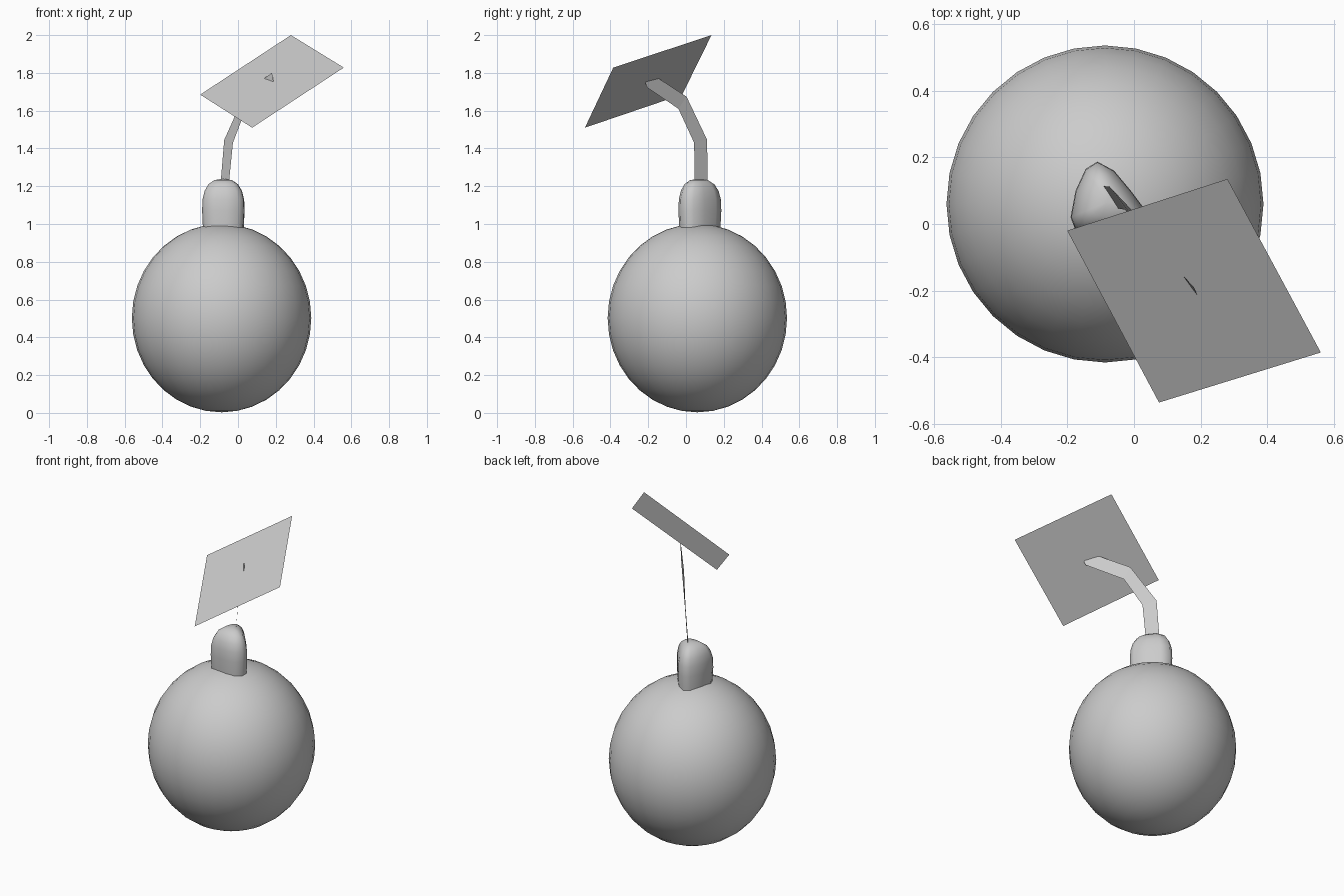
import bpy, bmesh, math
from mathutils import Vector

if "Cube" in bpy.data.objects:
    bpy.data.objects.remove(bpy.data.objects["Cube"])

grey = bpy.data.materials.new("light_grey")
grey.diffuse_color = (0.6, 0.6, 0.6, 1)
grey.use_nodes = True
grey.node_tree.nodes["Principled BSDF"].inputs["Base Color"].default_value = grey.diffuse_color


def make(name, verts, faces, smooth=False):
    me = bpy.data.meshes.new(name)
    me.from_pydata([tuple(v) for v in verts], [], faces)
    ob = bpy.data.objects.new(name, me)
    bpy.context.collection.objects.link(ob)
    me.materials.append(grey)
    for p in me.polygons:
        p.use_smooth = smooth
    return ob


# Round bauble body, slightly taller than wide
bpy.ops.mesh.primitive_uv_sphere_add(segments=32, ring_count=18, radius=1,
                                     location=(-0.087, 0.06, 0.502))
body = bpy.context.object
body.name = "bauble_body"
body.scale = (0.475, 0.475, 0.499)
body.data.materials.append(grey)
bpy.ops.object.shade_smooth()

# Cap: rounded triangular outline lofted up into a dome
outline = [(-.11, .187), (-.145, .165), (-.175, .1), (-.19, .02), (-.175, -.02),
           (-.12, -.035), (-.06, -.04), (0, -.03), (.03, 0), (.035, .04),
           (-.01, .1), (-.06, .16)]
dome = [(.975, .96), (1.0, .97), (1.07, 1), (1.13, .98), (1.175, .88),
        (1.21, .7), (1.232, .42)]
n = len(outline)
cx, cy = -0.08, 0.065
verts = [(cx + (x - cx) * s, cy + (y - cy) * s, z) for z, s in dome for x, y in outline]
faces = []
for r in range(len(dome) - 1):
    for i in range(n):
        j = (i + 1) % n
        # outline runs anticlockwise
        faces.append((r * n + i, r * n + j, (r + 1) * n + j, (r + 1) * n + i))
top = len(verts)
verts.append((cx, cy, 1.24))
base = (len(dome) - 1) * n
faces += [(base + i, base + (i + 1) % n, top) for i in range(n)]
make("cap", verts, faces, True)

# Flat bent hook strip: outer and inner edge points from bottom to tip
outer = [(-.095, .114, 1.18), (-.073, .112, 1.445), (.03, .003, 1.674), (.148, -.156, 1.778)]
inner = [(-.052, .047, 1.18), (-.027, .043, 1.43), (.042, -.04, 1.61), (.185, -.205, 1.722)]
k = len(outer)
strip = [(i, i + 1, k + i + 1, k + i) for i in range(k - 1)]
tip = [(.18, -.19, 1.80), (.19, -.215, 1.745)]
strip.append((k - 1, 2 * k, 2 * k + 1, 2 * k - 1))
make("hook_strip", outer + inner + tip, strip)

# Tilted flat tag
make("tag_plate", [(.28, .135, 2.0), (-.2, -.02, 1.685), (.075, -.535, 1.51),
                   (.56, -.385, 1.828)], [(0, 1, 2, 3)])
